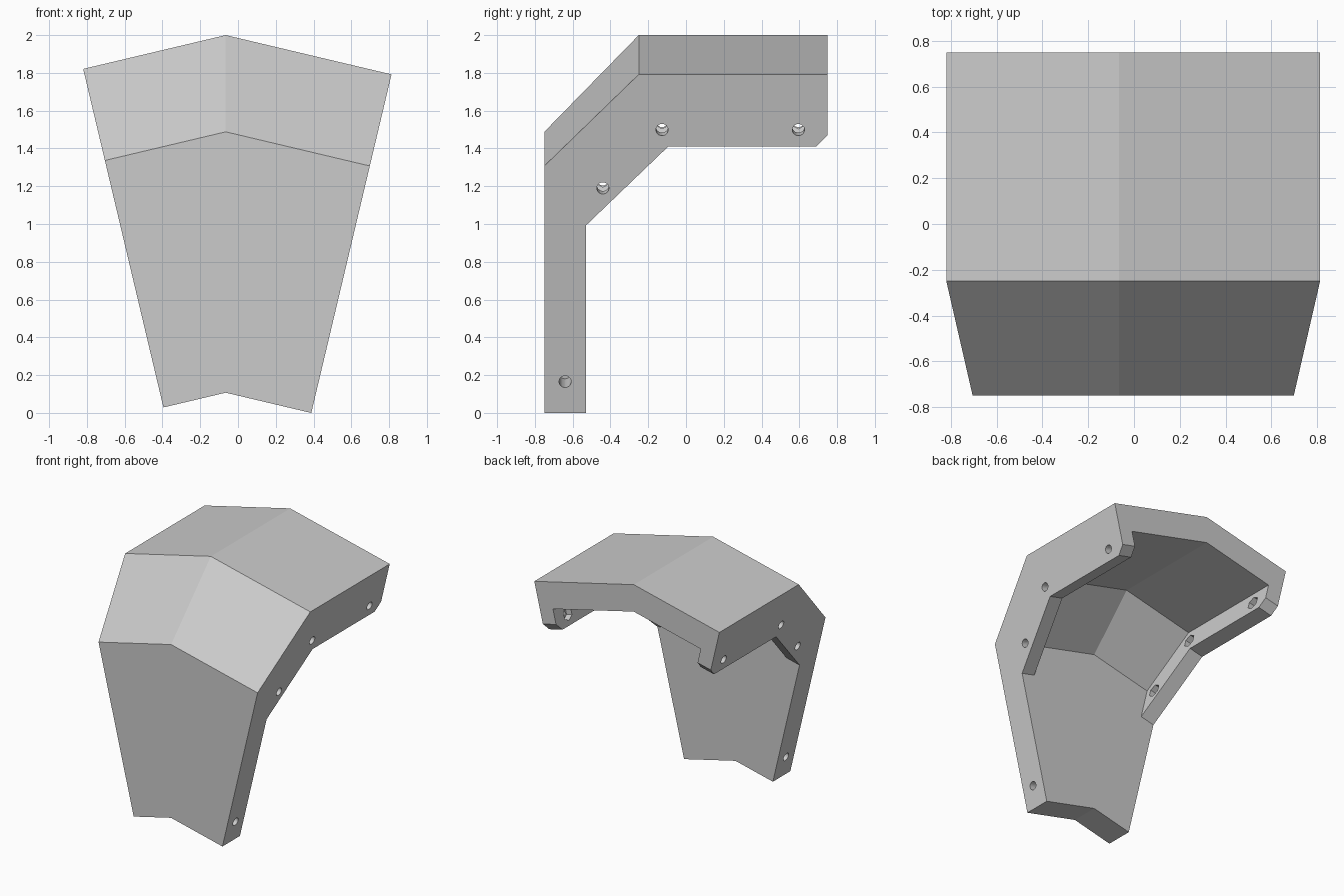
import bpy, bmesh, math
from mathutils import Vector

if "Cube" in bpy.data.objects:
    bpy.data.objects.remove(bpy.data.objects["Cube"])

SLOPE = 0.237      # roof pitch and (perpendicular) side lean
RIDGE = -0.065     # x of the ridge
BASE = 0.388       # half width at z = 0
LIP = 0.123        # side lip thickness


def side_point(side, y, w, inset=0.0):
    # w is the height at the ridge; it falls along the pitch to the side plane
    r = RIDGE * side
    x = (BASE - inset + SLOPE * (w + SLOPE * r)) / (1 + SLOPE * SLOPE)
    return Vector((side * x, y, w - SLOPE * (x - r)))


def make_object(name, bm):
    bmesh.ops.recalc_face_normals(bm, faces=bm.faces[:])
    mesh = bpy.data.meshes.new(name)
    bm.to_mesh(mesh)
    bm.free()
    ob = bpy.data.objects.new(name, mesh)
    bpy.context.collection.objects.link(ob)
    return ob


def bent_prism(name, profile, inset=0.0):
    bm = bmesh.new()
    rings = [[bm.verts.new(side_point(-1, y, w, inset)) for y, w in profile],
             [bm.verts.new((RIDGE, y, w)) for y, w in profile],
             [bm.verts.new(side_point(1, y, w, inset)) for y, w in profile]]
    n = len(profile)
    for a, b in zip(rings, rings[1:]):
        for i in range(n):
            j = (i + 1) % n
            bm.faces.new((a[i], a[j], b[j], b[i]))
    bm.faces.new(rings[0])
    bm.faces.new(rings[2][::-1])
    return make_object(name, bm)


def side_drills(name, spots, sides, radius, start, end):
    # cylinders square to both side faces, from start to end depth
    bm = bmesh.new()
    for s in (-1, 1):
        inward = Vector((-s, 0, SLOPE)).normalized()
        turn = inward.to_track_quat('Z', 'Y').to_matrix().to_4x4()
        for y, w in spots:
            m = turn.copy()
            m.translation = side_point(s, y, w) + inward * (start + end) / 2
            bmesh.ops.create_cone(bm, cap_ends=True, segments=sides, radius1=radius,
                                  radius2=radius, depth=end - start, matrix=m)
    return make_object(name, bm)


def cut(target, cutter):
    mod = target.modifiers.new(cutter.name, 'BOOLEAN')
    mod.operation = 'DIFFERENCE'
    mod.solver = 'EXACT'
    mod.object = cutter
    cutter.hide_render = True
    bpy.context.view_layer.objects.active = target
    bpy.ops.object.modifier_apply(modifier=mod.name)
    bpy.data.objects.remove(cutter)


# Bent shell with full-depth side profile
shell = bent_prism("angled_cover", [
    (-0.75, 0.107), (-0.75, 1.488), (-0.25, 2.0), (0.75, 2.0), (0.75, 1.662),
    (0.69, 1.598), (-0.093, 1.598), (-0.53, 1.155), (-0.53, 0.107)])

# Hollow between the side lips
cut(shell, bent_prism("hollow", [
    (-0.53, 1.05), (-0.53, 1.405), (-0.16, 1.785), (0.9, 1.785), (0.9, 1.05)], LIP))

# Bolt holes in the side faces, nut pockets inside the lips
lip_spots = [(-0.44, 1.364), (-0.127, 1.69), (0.595, 1.69)]
cut(shell, side_drills("bolt_holes", lip_spots + [(-0.64, 0.282)], 24, 0.032, -0.05, 0.2))
cut(shell, side_drills("nut_pockets", lip_spots, 6, 0.053, 0.07, 0.16))
